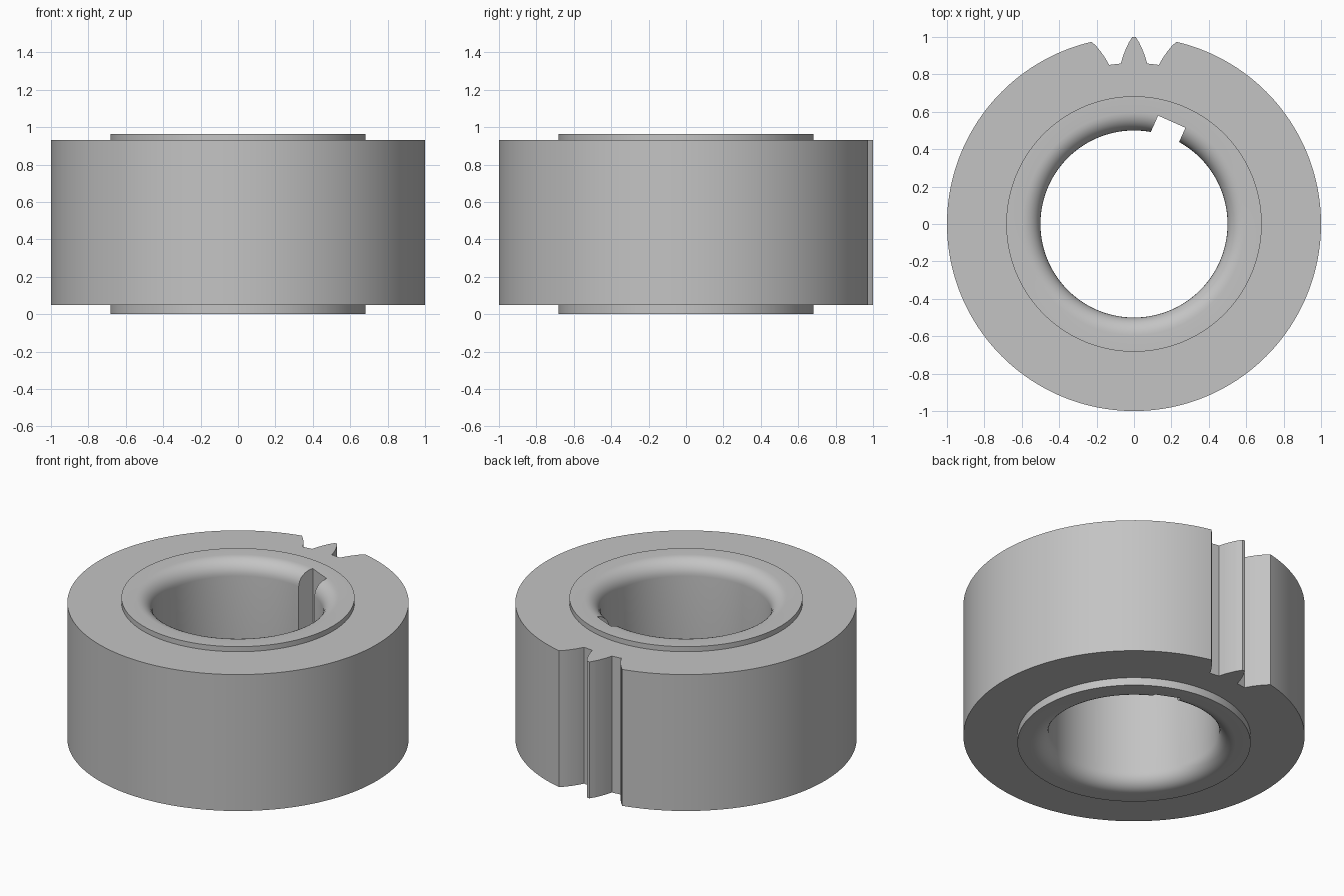
import bpy, bmesh
from math import sin, cos, pi, radians
from mathutils import Vector, Matrix

if "Cube" in bpy.data.objects:
    bpy.data.objects.remove(bpy.data.objects["Cube"], do_unlink=True)

# Key dimensions
OUTER, HUB, BORE, FILLET = 1.0, 0.683, 0.5, 0.095
BODY_LOW, BODY_HIGH, TOP = 0.05, 0.932, 0.965

steel = bpy.data.materials.new("plain grey")
steel.use_nodes = True
grey = (0.55, 0.55, 0.55, 1)
steel.diffuse_color = grey
steel.node_tree.nodes["Principled BSDF"].inputs["Base Color"].default_value = grey


def add_object(name, bm):
    bmesh.ops.recalc_face_normals(bm, faces=bm.faces)
    mesh = bpy.data.meshes.new(name)
    bm.to_mesh(mesh)
    bm.free()
    mesh.materials.append(steel)
    obj = bpy.data.objects.new(name, mesh)
    bpy.context.collection.objects.link(obj)
    return obj


def lathe(name, profile, steps):
    bm = bmesh.new()
    verts = [bm.verts.new((0, r, z)) for r, z in profile]
    edges = [bm.edges.new((v, verts[i - 1])) for i, v in enumerate(verts)]
    bmesh.ops.spin(bm, geom=verts + edges, cent=(0, 0, 0), axis=(0, 0, 1),
                   angle=2 * pi, steps=steps, use_merge=True)
    bmesh.ops.remove_doubles(bm, verts=bm.verts, dist=1e-5)
    return add_object(name, bm)


def prism(name, outline, low=-0.1, high=1.1):
    bm = bmesh.new()
    face = bm.faces.new([bm.verts.new((x, y, low)) for x, y in outline])
    grown = bmesh.ops.extrude_face_region(bm, geom=[face])["geom"]
    bmesh.ops.translate(bm, vec=(0, 0, high - low),
                        verts=[g for g in grown if isinstance(g, bmesh.types.BMVert)])
    obj = add_object(name, bm)
    obj.hide_render = True
    return obj


# Ring: body, raised hub on both ends, rounded bore mouths
arc = [i * pi / 16 for i in range(9)]
lower = [(BORE + FILLET * (1 - sin(a)), FILLET * (1 - cos(a))) for a in arc]
upper = [(r, TOP - z) for r, z in reversed(lower)]
shoulders = [(HUB, TOP), (HUB, BODY_HIGH), (OUTER, BODY_HIGH),
             (OUTER, BODY_LOW), (HUB, BODY_LOW), (HUB, 0)]
ring = lathe("gear_ring", lower + upper + shoulders, 192)

# Two mirrored tooth gaps that leave a single tooth at the back
flank = [(0.861, 4.67), (0.9, 3.75), (0.938, 2.65), (0.97, 1.65), (1.0, 0.5), (1.06, 0.5)]
AXIS = 6.78
polar = flank + [(r, 2 * AXIS - a) for r, a in reversed(flank)]
gap = [(r * sin(radians(a)), r * cos(radians(a))) for r, a in polar]
cutters = [prism("gap_cutter", [(side * x, y) for x, y in gap]) for side in (-1, 1)]

# Keyway in the bore
turn = Matrix.Rotation(radians(66 - 90), 2)
slot = [(-0.118, 0.38), (0.042, 0.38), (0.042, 0.582), (-0.118, 0.582)]
cutters.append(prism("keyway_cutter", [turn @ Vector(p) for p in slot]))

# Cut and bake the result
for cutter in cutters:
    mod = ring.modifiers.new("cut", "BOOLEAN")
    mod.operation = "DIFFERENCE"
    mod.solver = "EXACT"
    mod.object = cutter
bpy.context.view_layer.update()
baked = bpy.data.meshes.new_from_object(
    ring.evaluated_get(bpy.context.evaluated_depsgraph_get()))
ring.modifiers.clear()
ring.data = baked
for cutter in cutters:
    bpy.data.objects.remove(cutter, do_unlink=True)

# Smooth walls with crisp edges
bpy.ops.object.select_all(action="DESELECT")
ring.select_set(True)
bpy.context.view_layer.objects.active = ring
bpy.ops.object.shade_smooth_by_angle(angle=radians(30))
